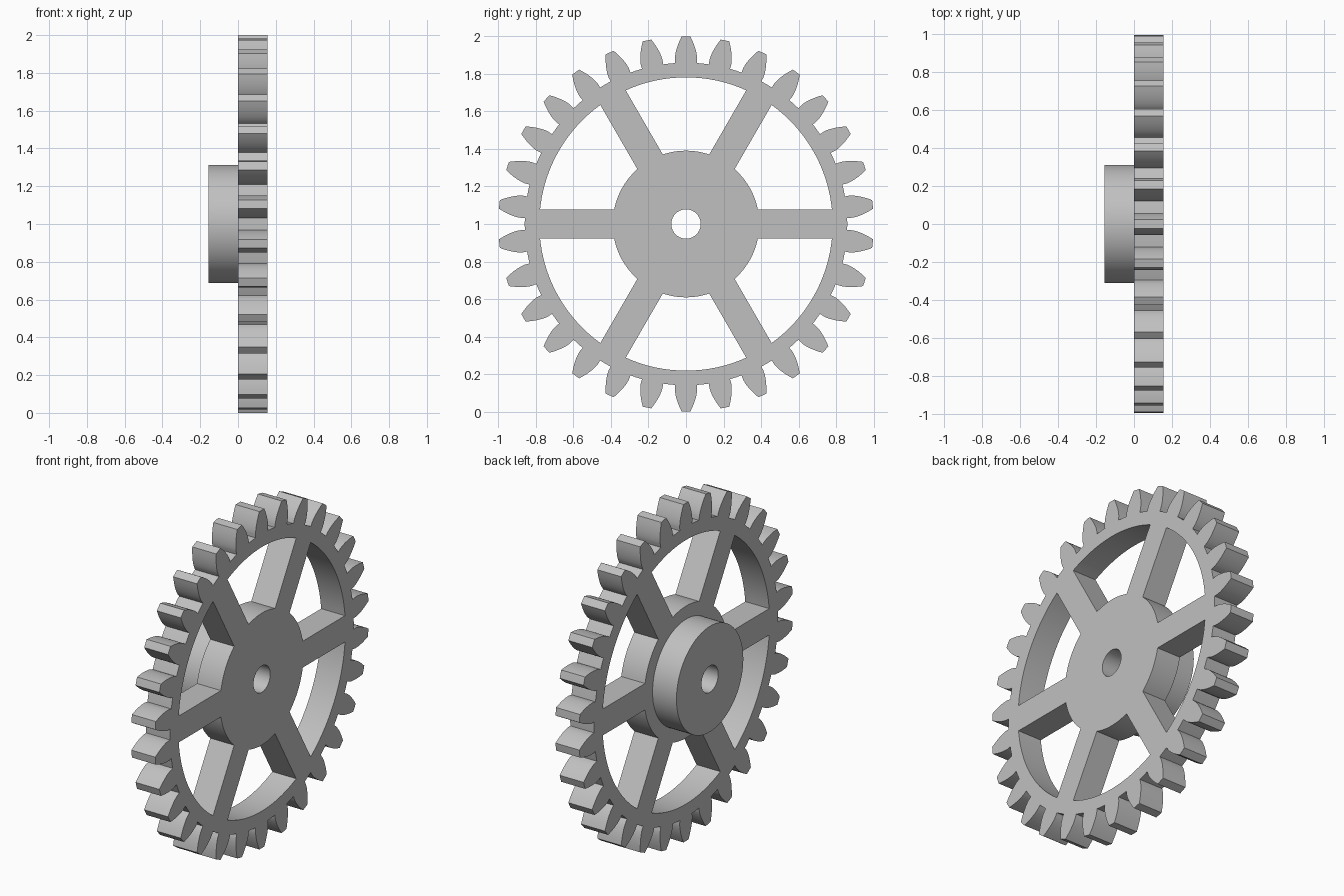
import bpy, bmesh
from math import pi, sin, cos, tan, asin, acos, sqrt, radians
from mathutils import Matrix

cube = bpy.data.objects.get("Cube")
if cube:
    bpy.data.objects.remove(cube)

# Gear proportions, all derived from the tooth module
TEETH = 30
MODULE = 2 / (TEETH + 2)
TIP = 1.0
PITCH = TEETH * MODULE / 2
ROOT = PITCH - 1.25 * MODULE
BASE = PITCH * cos(radians(20))
THICK = 2.5 * MODULE
SPOKE_HALF = 1.25 * MODULE
BORE, BOSS, HUB, RIM = (k * MODULE for k in (1.25, 5, 6.25, 12.5))
SPOKES = 6
CENTRE_Z = 1.0

grey = bpy.data.materials.new("plain grey")
grey.use_nodes = True
colour = (0.53, 0.53, 0.53, 1)
grey.diffuse_color = colour
grey.node_tree.nodes["Principled BSDF"].inputs["Base Color"].default_value = colour


def polar(r, a):
    return (r * cos(a), r * sin(a))


def arc(r, a, b, n):
    return [polar(r, a + (b - a) * i / n) for i in range(n + 1)]


def circle(r, n=96):
    return arc(r, 0, 2 * pi, n)[:-1]


def involute(r):
    t = acos(min(1, BASE / r))
    return tan(t) - t


def half_angle(r):
    """Half the angle a tooth spans at radius r."""
    return pi / (2 * TEETH) + involute(PITCH) - involute(max(r, BASE))


def tooth_outline():
    steps = 8
    radii = [ROOT] + [BASE + (TIP - BASE) * (i / steps) ** 1.3 for i in range(steps + 1)]
    pts = []
    for k in range(TEETH):
        mid = pi / 2 + 2 * pi * k / TEETH
        pts += [polar(r, mid - half_angle(r)) for r in radii]
        pts.append(polar(TIP, mid))
        pts += [polar(r, mid + half_angle(r)) for r in reversed(radii)]
        pts.append(polar(ROOT, mid + pi / TEETH))
    return pts


def window(k):
    """Opening between two neighbouring parallel-sided spokes."""
    a, b = 2 * pi * k / SPOKES, 2 * pi * (k + 1) / SPOKES
    inner, outer = asin(SPOKE_HALF / HUB), asin(SPOKE_HALF / RIM)
    return arc(HUB, a + inner, b - inner, 12) + arc(RIM, b - outer, a + outer, 20)


def plate(name, loops, x0, x1):
    """Extrude a filled outline with holes along x."""
    curve = bpy.data.curves.new(name + "_profile", "CURVE")
    curve.dimensions = "2D"
    curve.fill_mode = "BOTH"
    curve.extrude = (x1 - x0) / 2
    for loop in loops:
        spline = curve.splines.new("POLY")
        spline.points.add(len(loop) - 1)
        for p, (u, v) in zip(spline.points, loop):
            p.co = (u, v, 0, 1)
        spline.use_cyclic_u = True
    helper = bpy.data.objects.new(name + "_profile", curve)
    bpy.context.collection.objects.link(helper)
    deps = bpy.context.evaluated_depsgraph_get()
    mesh = bpy.data.meshes.new_from_object(helper.evaluated_get(deps))
    bpy.data.objects.remove(helper)

    # Stand the profile upright: profile plane becomes y-z, depth becomes x
    upright = Matrix(((0, 0, 1, (x0 + x1) / 2), (1, 0, 0, 0), (0, 1, 0, CENTRE_Z), (0, 0, 0, 1)))
    mesh.transform(upright)
    bm = bmesh.new()
    bm.from_mesh(mesh)
    bmesh.ops.remove_doubles(bm, verts=bm.verts, dist=1e-5)
    bmesh.ops.recalc_face_normals(bm, faces=bm.faces)
    bm.to_mesh(mesh)
    bm.free()
    mesh.name = name
    mesh.materials.clear()
    mesh.materials.append(grey)
    obj = bpy.data.objects.new(name, mesh)
    bpy.context.collection.objects.link(obj)
    bpy.ops.object.select_all(action="DESELECT")
    obj.select_set(True)
    bpy.context.view_layer.objects.active = obj
    bpy.ops.object.shade_smooth_by_angle(angle=radians(25))
    return obj


# Toothed wheel with rim, spokes and hub
plate("spoked_gear_wheel",
      [tooth_outline(), circle(BORE)] + [window(k) for k in range(SPOKES)], 0, THICK)

# Raised boss on one side of the hub
plate("hub_boss", [circle(BOSS), circle(BORE)], -THICK, 0)
